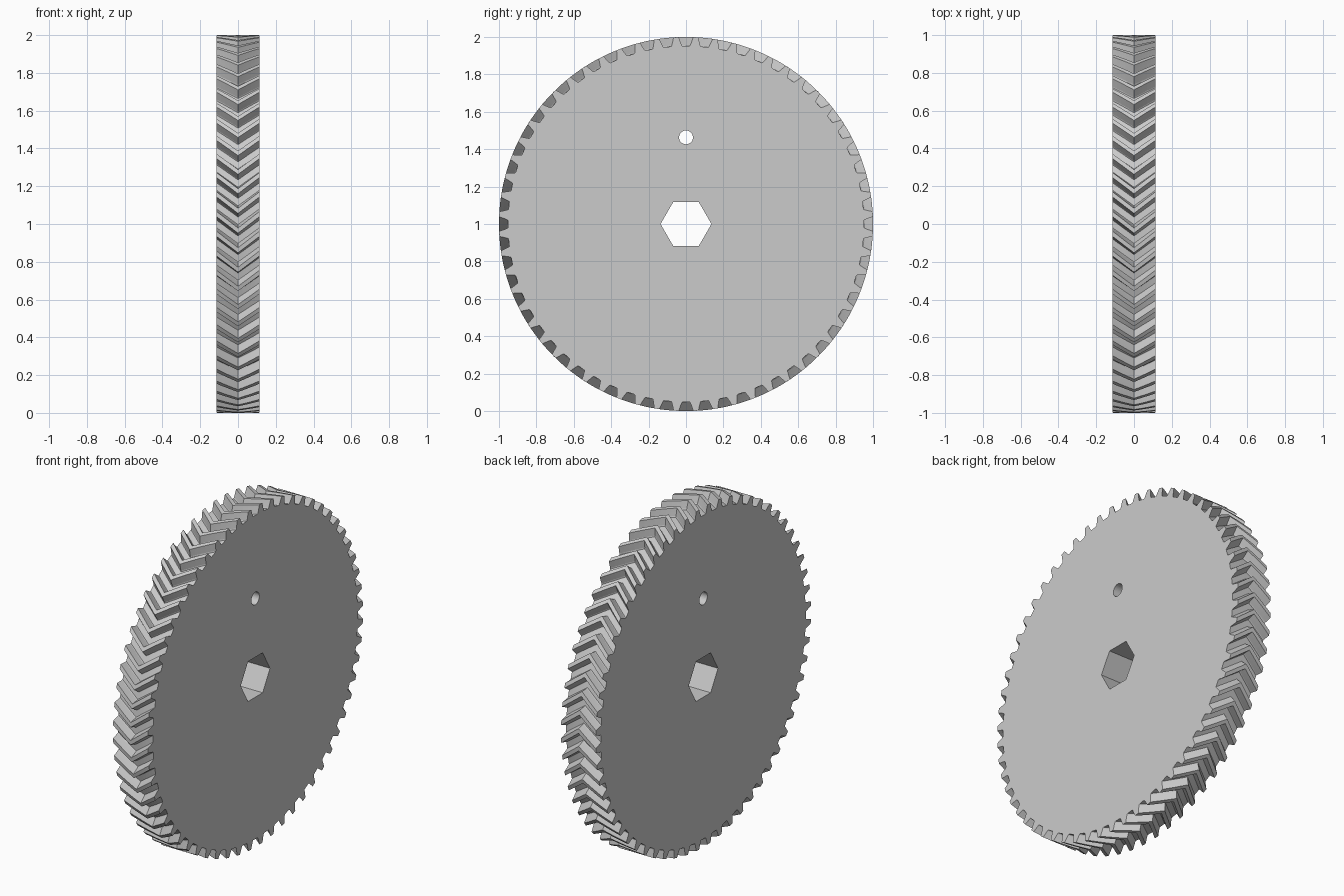
import bpy, bmesh, math
from mathutils import Matrix

if "Cube" in bpy.data.objects:
    bpy.data.objects.remove(bpy.data.objects["Cube"], do_unlink=True)

TEETH = 60
HALF = 0.113            # half of the gear thickness
TWIST = math.radians(5)  # turn from each face to the middle
SLICES = 5              # slices per half
PITCH = math.tau / TEETH

grey = bpy.data.materials.new("light grey")
grey.use_nodes = True
grey.diffuse_color = (0.6, 0.6, 0.6, 1)
grey.node_tree.nodes["Principled BSDF"].inputs["Base Color"].default_value = (0.6, 0.6, 0.6, 1)


def add_object(name, bm):
    mesh = bpy.data.meshes.new(name)
    bmesh.ops.recalc_face_normals(bm, faces=bm.faces)
    bm.to_mesh(mesh)
    bm.free()
    mesh.materials.append(grey)
    obj = bpy.data.objects.new(name, mesh)
    bpy.context.collection.objects.link(obj)
    return obj


# One gap between teeth: (fraction of the pitch, radius)
half_gap = [(0.20, 0.952), (0.24, 0.958), (0.31, 0.98), (0.37, 1.0)]
gap = [(-a, r) for a, r in reversed(half_gap)] + half_gap
profile = [((i + a) * PITCH, r) for i in range(TEETH) for a, r in gap]

# Herringbone gear body: the profile turns towards the middle and back
bm = bmesh.new()
rings = []
for s in range(-SLICES, SLICES + 1):
    turn = TWIST * (1 - abs(s) / SLICES)
    rings.append([bm.verts.new((HALF * s / SLICES,
                                -r * math.sin(a + turn),
                                1 + r * math.cos(a + turn))) for a, r in profile])
n = len(profile)
for low, high in zip(rings, rings[1:]):
    for i in range(n):
        j = (i + 1) % n
        bm.faces.new((low[i], low[j], high[j], high[i]))
bm.faces.new(rings[0])
bm.faces.new(rings[-1])
gear = add_object("herringbone_gear", bm)


# Holes through the gear
def cut_hole(name, sides, radius, z):
    bm = bmesh.new()
    place = Matrix.Translation((0, 0, z)) @ Matrix.Rotation(math.pi / 2, 4, "Y")
    bmesh.ops.create_cone(bm, cap_ends=True, segments=sides, radius1=radius,
                          radius2=radius, depth=4 * HALF, matrix=place)
    cutter = add_object(name, bm)
    cutter.hide_render = True
    cutter.hide_set(True)
    mod = gear.modifiers.new(name, "BOOLEAN")
    mod.operation = "DIFFERENCE"
    mod.solver = "EXACT"
    mod.object = cutter


cut_hole("hex_bore_cutter", 6, 0.136, 1)
cut_hole("pin_hole_cutter", 32, 0.037, 1.463)
